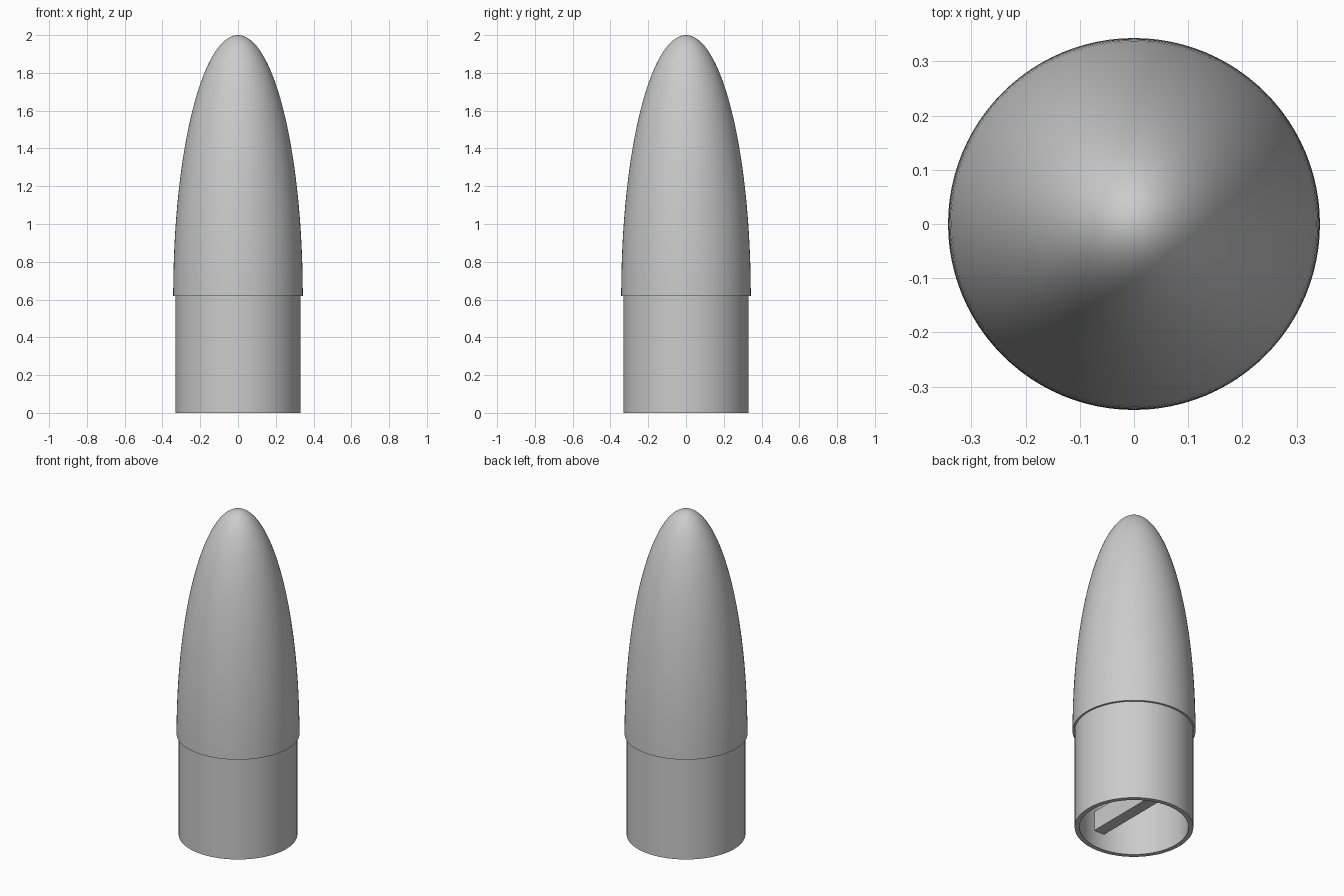
import bpy, bmesh, math
from mathutils import Matrix

if "Cube" in bpy.data.objects:
    bpy.data.objects.remove(bpy.data.objects["Cube"])

TIP_Z, STEP_Z = 2.0, 0.62
CONE_R, SHOULDER_R, INNER_R = 0.343, 0.331, 0.304
WALL = CONE_R - INNER_R
SEGMENTS, RINGS = 96, 40

grey = bpy.data.materials.new("plain grey")
grey.use_nodes = True
grey.diffuse_color = (0.6, 0.6, 0.6, 1)
grey.node_tree.nodes["Principled BSDF"].inputs["Base Color"].default_value = grey.diffuse_color


def add_object(name, bm):
    bmesh.ops.recalc_face_normals(bm, faces=bm.faces)
    mesh = bpy.data.meshes.new(name)
    bm.to_mesh(mesh)
    bm.free()
    mesh.materials.append(grey)
    obj = bpy.data.objects.new(name, mesh)
    bpy.context.collection.objects.link(obj)
    return obj


def dome(radius, top):
    """Quarter ellipse from the step up to the tip."""
    angles = [math.pi / 2 * i / RINGS for i in range(RINGS + 1)]
    return [(radius * math.cos(a), STEP_Z + (top - STEP_Z) * math.sin(a)) for a in angles]


def lathe(name, profile):
    bm = bmesh.new()
    verts = [bm.verts.new((r, 0, z)) for r, z in profile]
    edges = [bm.edges.new(pair) for pair in zip(verts, verts[1:])]
    bmesh.ops.spin(bm, geom=verts + edges, cent=(0, 0, 0), axis=(0, 0, 1),
                   angle=math.tau, steps=SEGMENTS)
    bmesh.ops.remove_doubles(bm, verts=bm.verts, dist=0.0001)
    return add_object(name, bm)


# Hollow cone and its shoulder, turned from one profile
inner = dome(INNER_R, TIP_Z - WALL)[::-1]
rim = [(INNER_R, 0), (SHOULDER_R, 0), (SHOULDER_R, STEP_Z)]
shell = lathe("nose_cone_shell", inner + rim + dome(CONE_R, TIP_Z))

bpy.ops.object.select_all(action="DESELECT")
shell.select_set(True)
bpy.context.view_layer.objects.active = shell
bpy.ops.object.shade_smooth_by_angle(angle=math.radians(30))

# Anchor bar across the open end, its ends set into the wall
bm = bmesh.new()
bmesh.ops.create_cube(bm, size=1, matrix=Matrix.Translation((0, 0, 0.16))
                      @ Matrix.Diagonal((0.072, 0.63, 0.12, 1)))
add_object("anchor_bar", bm)
